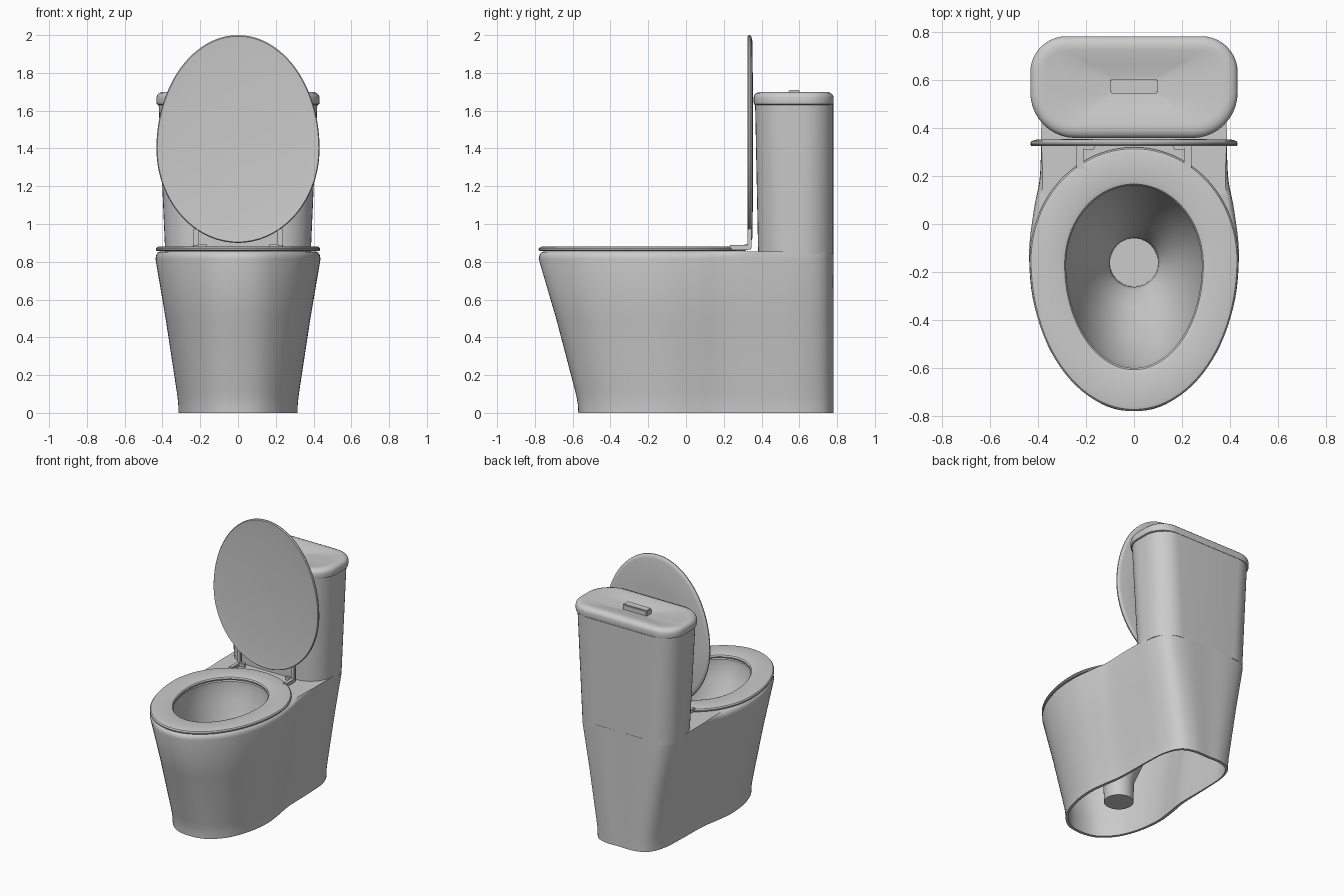
import bpy, bmesh
from math import sin, cos, pi, atan2, radians
from mathutils import Vector

if "Cube" in bpy.data.objects:
    bpy.data.objects.remove(bpy.data.objects["Cube"])


def loft(name, rings, cap_start=False, cap_end=False, closed=False, angle=35):
    bm = bmesh.new()
    vs = [[bm.verts.new(p) for p in r] for r in rings]
    n = len(vs[0])
    pairs = list(zip(vs, vs[1:])) + ([(vs[-1], vs[0])] if closed else [])
    for a, b in pairs:
        for i in range(n):
            j = (i + 1) % n
            bm.faces.new((a[i], a[j], b[j], b[i]))
    if cap_start:
        bm.faces.new(vs[0][::-1])
    if cap_end:
        bm.faces.new(vs[-1])
    return finish(name, bm, angle)


def finish(name, bm, angle=35):
    bmesh.ops.recalc_face_normals(bm, faces=bm.faces[:])
    me = bpy.data.meshes.new(name)
    bm.to_mesh(me)
    bm.free()
    ob = bpy.data.objects.new(name, me)
    bpy.context.collection.objects.link(ob)
    bpy.ops.object.select_all(action='DESELECT')
    ob.select_set(True)
    bpy.context.view_layer.objects.active = ob
    bpy.ops.object.shade_smooth_by_angle(angle=radians(angle))
    return ob


def box(name, lo, hi, bevel=0.004):
    bm = bmesh.new()
    bmesh.ops.create_cube(bm, size=1)
    for v in bm.verts:
        v.co = Vector([(a + b) / 2 + c * (b - a) for a, b, c in zip(lo, hi, v.co)])
    bmesh.ops.bevel(bm, geom=bm.edges[:], offset=bevel, segments=2, affect='EDGES')
    return finish(name, bm)


def egg(a, hx, front, back, cy):
    """Egg outline; angle 0 points to the front (-y)."""
    c = -cos(a)
    return Vector((hx * sin(a), cy + c * (back if c > 0 else front)))


def smooth_outline(half, steps=6):
    """Closed symmetric curve through a half outline that starts and ends on x=0."""
    h = [Vector(p) for p in half]
    flip = lambda v: Vector((-v.x, v.y))
    q = [flip(h[1])] + h + [flip(h[-2])]
    out = []
    for i in range(len(h) - 1):
        a, b, c, d = q[i:i + 4]
        for s in range(steps):
            t = s / steps
            out.append(0.5 * (2 * b + (c - a) * t + (2 * a - 5 * b + 4 * c - d) * t ** 2
                              + (3 * b - a - 3 * c + d) * t ** 3))
    out.append(h[-1])
    return out + [flip(v) for v in out[-2:0:-1]]


def rounded(hx, y0, y1, rf, rb, z, n=10):
    pts = []
    for cx, cy, r, a0 in ((hx - rf, y0 + rf, rf, -pi / 2), (hx - rb, y1 - rb, rb, 0),
                          (rb - hx, y1 - rb, rb, pi / 2), (rf - hx, y0 + rf, rf, pi)):
        for i in range(n + 1):
            a = a0 + pi / 2 * i / n
            pts.append(Vector((cx + r * cos(a), cy + r * sin(a), z)))
    return pts


# Pedestal shell: inner wall, foot, outer wall, deck, bowl and drain in one loft
top = smooth_outline([(0, -.78), (.161, -.735), (.324, -.57), (.413, -.35), (.437, -.13),
                      (.417, .06), (.392, .2), (.386, .42), (.383, .61), (.337, .733),
                      (.22, .778), (0, .78)])
foot = smooth_outline([(0, -.57), (.13, -.54), (.235, -.43), (.295, -.27), (.315, -.1),
                       (.30, .05), (.277, .2), (.27, .45), (.258, .62), (.21, .735),
                       (.12, .778), (0, .78)])


def wall(z, t, inset=0.0, front_only=False):
    ring = []
    for a, b in zip(foot, top):
        p = a.lerp(b, t)
        w = min(1, max(0, (.35 - p.y) / .3)) if front_only else 1
        c = Vector((0, .0))
        q = p - (p - c).normalized() * inset * w
        ring.append((q.x, q.y, z))
    return ring


hole = []
for p in top:
    a = atan2(p.x / .285, -(p.y + .17) / (.43 if p.y < -.17 else .33))
    hole.append((a, egg(a, .285, .43, .33, -.17)))


def bowl(z, f, r=.115, grow=1.0):
    ring = []
    for a, h in hole:
        e = Vector((h.x * grow, -.17 + (h.y + .17) * grow))
        p = e.lerp(egg(a, r, r, r, -.16), f)
        ring.append((p.x, p.y, z))
    return ring


rings = [wall(.83, 1, .025), wall(.12, .07, .025), wall(.0, 0, .022),
         wall(0, 0), wall(.04, .01), wall(.08, .04), wall(.12, .085), wall(.5, .56),
         wall(.815, 1), wall(.835, 1, .004, True), wall(.848, 1, .012, True),
         wall(.855, 1, .026, True),
         bowl(.855, 0, grow=1.06), bowl(.845, 0, grow=1.02), bowl(.80, 0, grow=1.02),
         bowl(.72, .06), bowl(.62, .18), bowl(.52, .35), bowl(.42, .56), bowl(.33, .78),
         bowl(.24, 1), bowl(.20, 1, .102), bowl(.06, 1, .1)]
loft("pedestal_and_bowl", rings, cap_end=True)

# Seat ring
N = 96
angles = [2 * pi * i / N for i in range(N)]
seat = []
for f, z in ((.04, .857), (0, .863), (.0, .870), (.04, .878), (.14, .882), (.86, .882),
             (.96, .877), (1, .868), (.98, .857)):
    ring = []
    for a in angles:
        p = egg(a, .435, .63, .47, -.15).lerp(egg(a, .283, .43, .33, -.17), f)
        ring.append((p.x, p.y, z))
    seat.append(ring)
loft("seat", seat, closed=True)

# Raised seat cover, slightly dished at the front
cover = []
for s, y in ((.02, .343), (.5, .338), (.85, .331), (.97, .326), (.99, .325), (1, .331),
             (1, .338), (.985, .346), (.95, .351), (.6, .354), (.02, .355)):
    ring = []
    for a in angles:
        p = egg(a, .432, .6, .5, 0)
        ring.append((p.x * s, y, 1.4 - p.y * s))
    cover.append(ring)
loft("seat_cover", cover, True, True)

# Hinges
for side, label in ((-1, "left"), (1, "right")):
    def span(a, b):
        return sorted((side * a, side * b))
    for part, xa, xb, y0, y1, z0, z1 in (("foot", .208, .24, .23, .335, .862, .888),
                                         ("arm", .208, .238, .326, .347, .865, .975),
                                         ("pin", .165, .215, .31, .336, .868, .895)):
        x0, x1 = span(xa, xb)
        box(f"hinge_{part}_{label}", (x0, y0, z0), (x1, y1, z1))

# Tank
loft("tank", [rounded(.385, .382, .78, .18, .165, .84),
              rounded(.42, .366, .78, .18, .155, 1.632)], True, True)

# Tank lid with rounded edge and a dish sloping to the button
lid = []
for d, z in ((.012, 1.63), (.002, 1.634), (0, 1.645), (0, 1.67), (.004, 1.683), (.014, 1.693),
             (.03, 1.699), (.045, 1.7), (.06, 1.699)):
    lid.append(rounded(.432 - d, .358 + d, .782 - d, .19 - d, .15 - d, z))
inner = rounded(.11, .535, .612, .01, .01, 1.672)
lid += [[p.lerp(q, .5) + Vector((0, 0, .002)) for p, q in zip(lid[-1], inner)], inner]
loft("tank_lid", lid, True, True)

# Flush button
box("flush_button", (-.1, .543, 1.66), (.1, .604, 1.71), .006)
